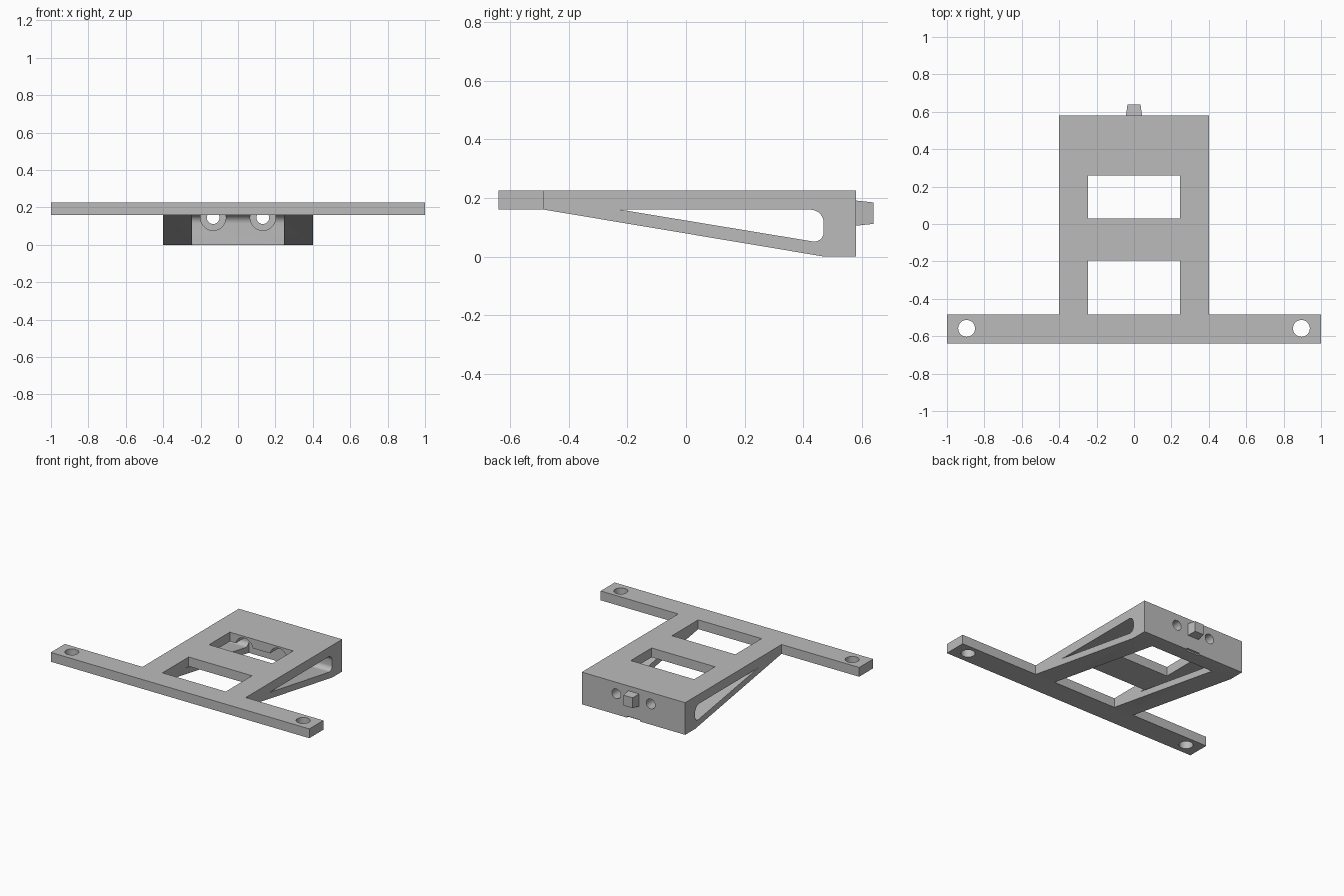
import bpy, bmesh, math
from mathutils import Matrix, Vector

cube = bpy.data.objects.get("Cube")
if cube:
    bpy.data.objects.remove(cube, do_unlink=True)

grey = bpy.data.materials.new("plain grey")
grey.use_nodes = True
colour = (0.5, 0.5, 0.5, 1)
grey.diffuse_color = colour
grey.node_tree.nodes["Principled BSDF"].inputs["Base Color"].default_value = colour


def finish(name, bm):
    bmesh.ops.recalc_face_normals(bm, faces=bm.faces)
    mesh = bpy.data.meshes.new(name)
    bm.to_mesh(mesh)
    bm.free()
    mesh.materials.append(grey)
    obj = bpy.data.objects.new(name, mesh)
    bpy.context.collection.objects.link(obj)
    return obj


def box(name, x0, x1, y0, y1, z0, z1):
    return side_profile(name, [(y0, z0), (y1, z0), (y1, z1), (y0, z1)], x0, x1)


def side_profile(name, points, x0, x1):
    """Extrude a (y, z) outline across x."""
    bm = bmesh.new()
    face = bm.faces.new([bm.verts.new((x0, y, z)) for y, z in points])
    new = bmesh.ops.extrude_face_region(bm, geom=[face])["geom"]
    verts = [v for v in new if isinstance(v, bmesh.types.BMVert)]
    bmesh.ops.translate(bm, verts=verts, vec=(x1 - x0, 0, 0))
    return finish(name, bm)


def cylinder(name, centre, radius, length, along_y):
    bm = bmesh.new()
    turn = Matrix.Rotation(math.pi / 2, 4, "X") if along_y else Matrix()
    bmesh.ops.create_cone(bm, cap_ends=True, segments=40, radius1=radius, radius2=radius,
                          depth=length, matrix=Matrix.Translation(centre) @ turn)
    return finish(name, bm)


def arc(cy, cz, r, start, end, steps=8):
    angles = [math.radians(start + (end - start) * i / steps) for i in range(steps + 1)]
    return [(cy + r * math.cos(a), cz + r * math.sin(a)) for a in angles]


# Wedge body and the wide mounting bar
TOP, UNDER = 0.225, 0.16
BACK, WALL, BAR = 0.58, 0.47, -0.485
bracket = side_profile("bracket", [(BAR, TOP), (BAR, UNDER), (WALL, 0), (BACK, 0), (BACK, TOP)],
                       -0.4, 0.4)
mounting_bar = box("mounting_bar", -1, 1, -0.64, BAR, UNDER, TOP)

# Back tab, tapered towards its tip
bm = bmesh.new()
bmesh.ops.create_cube(bm, size=1)
for v in bm.verts:
    tip = v.co.y > 0
    v.co = Vector((v.co.x * (0.07 if tip else 0.088), 0.64 if tip else BACK - 0.01,
                   0.148 + v.co.z * (0.073 if tip else 0.088)))
back_tab = finish("back_tab", bm)

# Openings: rounded side slot, hollow middle and top windows
corner = arc(WALL - 0.045, UNDER - 0.045, 0.045, 90, 0)
slot = side_profile("slot_cutter", [(-0.225, UNDER)] + corner
                    + arc(WALL - 0.032, 0.083, 0.032, 0, -99), -0.6, 0.6)
middle = side_profile("middle_cutter", [(BAR, UNDER)] + corner + [(WALL, -0.1), (BAR, -0.1)],
                      -0.245, 0.245)
cutters = [slot, middle,
           box("front_window_cutter", -0.245, 0.245, BAR, -0.195, 0.05, 0.4),
           box("rear_window_cutter", -0.245, 0.245, 0.03, 0.26, 0.1, 0.4),
           box("notch_cutter", -0.05, 0.05, 0.565, 0.7, -0.1, 0.01)]

# Screw holes with counterbores, and the bar holes
for side in (-1, 1):
    x = side * 0.133
    cutters += [cylinder("screw_cutter", (x, 0.5, 0.145), 0.034, 0.5, True),
                cylinder("counterbore_cutter", (x, 0.35, 0.145), 0.068, 0.3, True),
                cylinder("bar_hole_cutter", (side * 0.895, -0.558, 0.2), 0.045, 0.5, False)]

bpy.context.view_layer.objects.active = bracket
bracket.select_set(True)
parts = [(mounting_bar, "UNION"), (back_tab, "UNION")] + [(c, "DIFFERENCE") for c in cutters]
for tool, operation in parts:
    mod = bracket.modifiers.new("shape", "BOOLEAN")
    mod.operation, mod.object, mod.solver = operation, tool, "EXACT"
    bpy.ops.object.modifier_apply(modifier=mod.name)
    bpy.data.objects.remove(tool, do_unlink=True)

bpy.ops.object.shade_smooth_by_angle(angle=math.radians(30))
